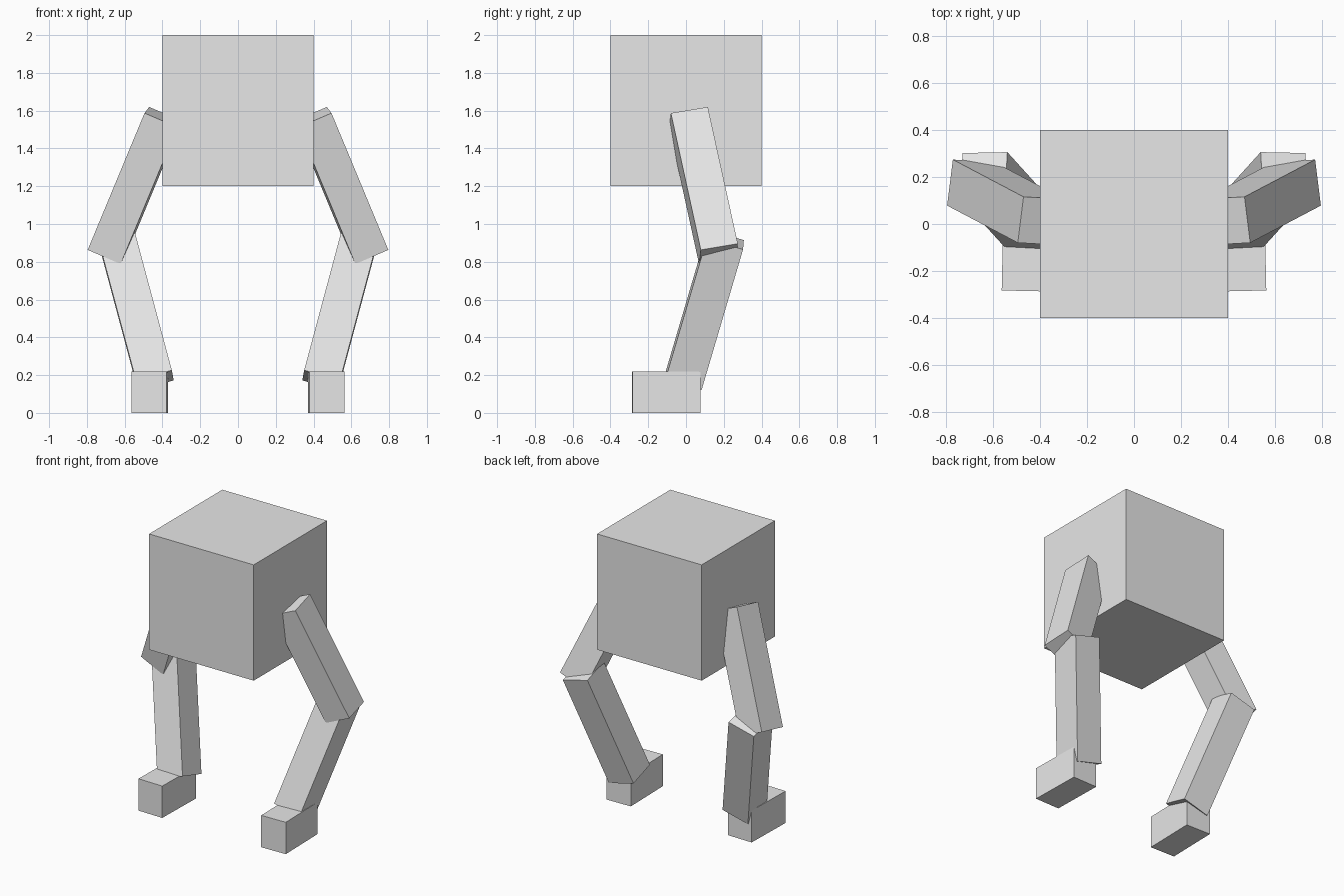
import bpy
import bmesh
from math import cos, sin
from mathutils import Vector

default_cube = bpy.data.objects.get("Cube")
if default_cube:
    bpy.data.objects.remove(default_cube, do_unlink=True)

# Single light grey material
grey = bpy.data.materials.new("light grey")
grey.use_nodes = True
grey.diffuse_color = (0.8, 0.8, 0.8, 1)
grey.node_tree.nodes["Principled BSDF"].inputs["Base Color"].default_value = (0.8, 0.8, 0.8, 1)


def block(name, corner, a, b, c, side=1):
    """Flat-shaded box spanned from a corner by three edge vectors, mirrored in x when side is -1."""
    bm = bmesh.new()
    bmesh.ops.create_cube(bm, size=1)
    half = Vector((0.5, 0.5, 0.5))
    for v in bm.verts:
        t = v.co + half
        v.co = corner + a * t.x + b * t.y + c * t.z
        v.co.x *= side
    bmesh.ops.recalc_face_normals(bm, faces=bm.faces)
    mesh = bpy.data.meshes.new(name)
    bm.to_mesh(mesh)
    bm.free()
    mesh.materials.append(grey)
    obj = bpy.data.objects.new(name, mesh)
    bpy.context.collection.objects.link(obj)
    return obj


def limb(name, corner, along, across, length, width, depth, side):
    """Box limb running from a top corner, kept square to its own axis."""
    d = Vector(along).normalized()
    e = Vector(across)
    e = (e - d * e.dot(d)).normalized()
    w = e.cross(d).normalized()
    return block(name, Vector(corner), d * length, e * width, w * depth, side)


# Cube body
block("body", Vector((-0.4, -0.4, 1.2)),
      Vector((0.8, 0, 0)), Vector((0, 0.8, 0)), Vector((0, 0, 0.8)))

for label, side in (("left", 1), ("right", -1)):
    # Thigh splays outward and back from the hip
    limb(label + "_upper_leg", (0.495, -0.08, 1.587),
         (0.30, 0.158, -0.722), (-0.025, 0.2, 0.033), 0.8, 0.2, 0.19, side)

    # Shin returns inward and forward to the foot
    limb(label + "_lower_leg", (0.73, 0.302, 0.865),
         (-0.268, -0.295, -1), (-0.19, 0.005, 0.053), 0.8, 0.197, 0.2, side)

    # Foot block, turned very slightly
    yaw = 0.022
    x_axis = Vector((cos(yaw), sin(yaw), 0)) * 0.185
    y_axis = Vector((-sin(yaw), cos(yaw), 0)) * 0.36
    centre = Vector((0.467, -0.105, 0))
    block(label + "_foot", centre - x_axis / 2 - y_axis / 2,
          x_axis, y_axis, Vector((0, 0, 0.22)), side)
